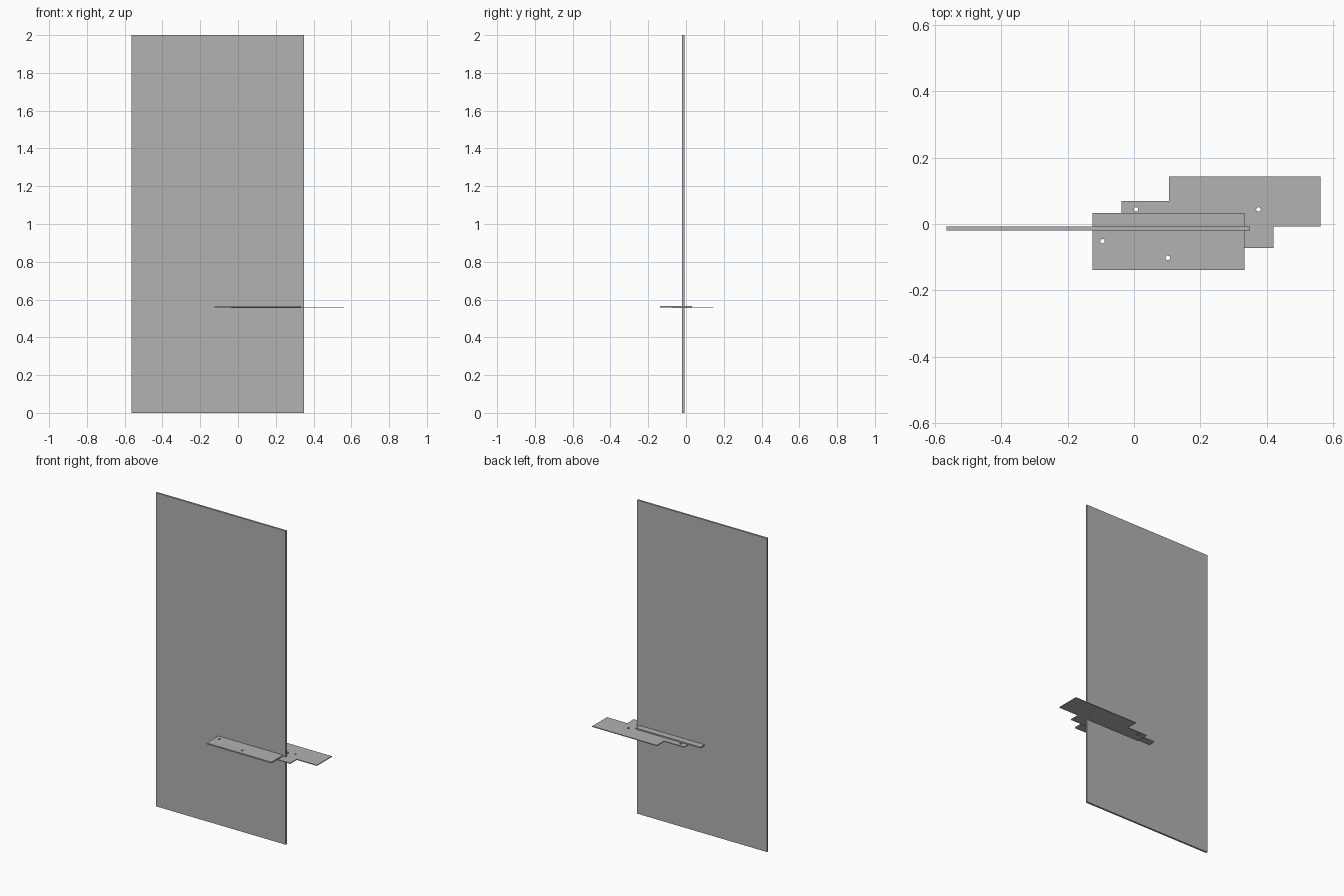
import bpy
import bmesh
import math

cube = bpy.data.objects.get("Cube")
if cube:
    bpy.data.objects.remove(cube, do_unlink=True)

grey = bpy.data.materials.new("plain_grey")
grey.use_nodes = True
colour = (0.445, 0.445, 0.445, 1)
grey.diffuse_color = colour
grey.node_tree.nodes["Principled BSDF"].inputs["Base Color"].default_value = colour


def rectangle(x0, x1, y0, y1):
    return [(x0, y0), (x1, y0), (x1, y1), (x0, y1)]


def circle(cx, cy, radius=0.007, sides=12):
    angles = [math.tau * i / sides for i in range(sides)]
    return [(cx + radius * math.cos(a), cy + radius * math.sin(a)) for a in angles]


def plate(name, outline, bottom, top, holes=()):
    """Fill an outline, leave round holes open, and extrude it upwards."""
    bm = bmesh.new()
    for loop in [outline] + [circle(*centre) for centre in holes]:
        verts = [bm.verts.new((x, y, bottom)) for x, y in loop]
        for i, vert in enumerate(verts):
            bm.edges.new((verts[i - 1], vert))
    bmesh.ops.triangle_fill(bm, use_beauty=True, use_dissolve=False,
                            edges=bm.edges[:], normal=(0, 0, 1))
    solid = bmesh.ops.extrude_face_region(bm, geom=bm.faces[:], use_keep_orig=True)
    raised = [v for v in solid["geom"] if isinstance(v, bmesh.types.BMVert)]
    bmesh.ops.translate(bm, verts=raised, vec=(0, 0, top - bottom))
    bmesh.ops.recalc_face_normals(bm, faces=bm.faces[:])
    mesh = bpy.data.meshes.new(name)
    bm.to_mesh(mesh)
    bm.free()
    mesh.materials.append(grey)
    obj = bpy.data.objects.new(name, mesh)
    bpy.context.collection.objects.link(obj)
    return obj


# Tall upright sheet
plate("upright_panel", rectangle(-0.565, 0.35, -0.02, -0.008), 0, 2)

# Thin stepped plate crossing the sheet
stepped = [(-0.037, -0.073), (0.42, -0.073), (0.42, -0.007), (0.562, -0.007),
           (0.562, 0.143), (0.105, 0.143), (0.105, 0.07), (-0.037, 0.07)]
plate("stepped_lower_plate", stepped, 0.554, 0.559,
      holes=[(0.006, 0.044), (0.375, 0.044)])

# Thicker rectangular plate lying on the stepped one
plate("upper_plate", rectangle(-0.125, 0.333, -0.138, 0.033), 0.559, 0.567,
      holes=[(-0.095, -0.052), (0.102, -0.102)])
